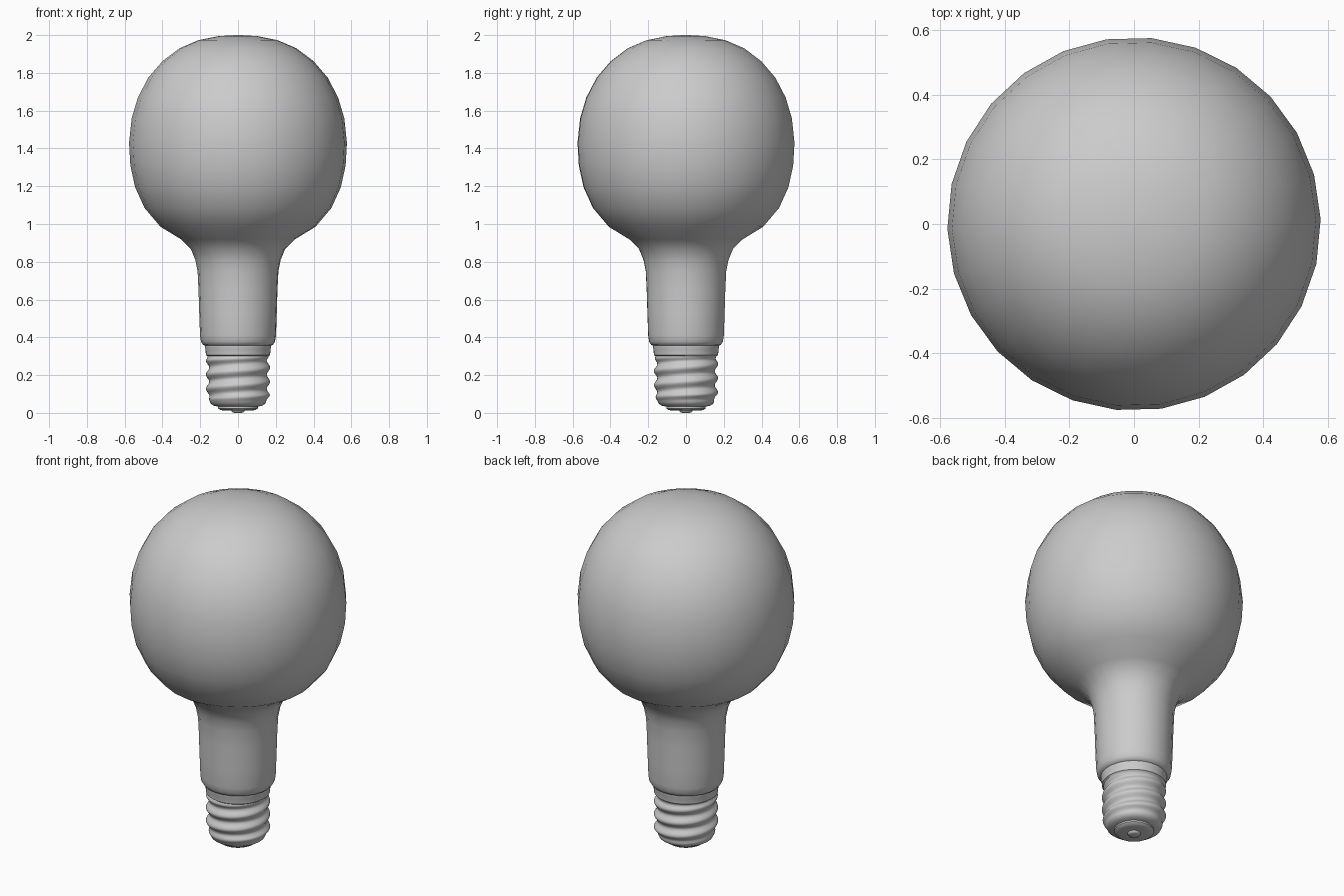
import bpy
import math

SEGMENTS = 26
PHASE = math.radians(1.5)

cube = bpy.data.objects.get("Cube")
if cube:
    bpy.data.objects.remove(cube, do_unlink=True)

grey = bpy.data.materials.new("plain_grey")
grey.use_nodes = True
colour = (0.6, 0.6, 0.6, 1)
grey.diffuse_color = colour
grey.node_tree.nodes["Principled BSDF"].inputs["Base Color"].default_value = colour


def lathe(name, profile, radius_at=None, sides=SEGMENTS, angle=50):
    """Turn (radius, z) points, bottom to top, around z; radius_at can vary the radius."""
    verts, faces = [], []
    for r, z in profile:
        for i in range(sides):
            a = PHASE + i * math.tau / sides
            q = radius_at(r, z, a) if radius_at else r
            verts.append((q * math.cos(a), q * math.sin(a), z))
    for row in range(len(profile) - 1):
        for i in range(sides):
            j = (i + 1) % sides
            low, high = row * sides, (row + 1) * sides
            faces.append((low + i, low + j, high + j, high + i))
    # Close both ends
    faces.append(tuple(reversed(range(sides))))
    faces.append(tuple(range(len(verts) - sides, len(verts))))
    mesh = bpy.data.meshes.new(name)
    mesh.from_pydata(verts, [], faces)
    mesh.materials.append(grey)
    obj = bpy.data.objects.new(name, mesh)
    bpy.context.collection.objects.link(obj)
    bpy.ops.object.select_all(action="DESELECT")
    obj.select_set(True)
    bpy.context.view_layer.objects.active = obj
    bpy.ops.object.shade_smooth_by_angle(angle=math.radians(angle))
    return obj


# Globe and neck
lathe("glass_bulb", [
    (0.165, 0.353), (0.185, 0.36), (0.196, 0.377), (0.201, 0.41), (0.205, 0.52),
    (0.209, 0.65), (0.214, 0.75), (0.226, 0.81), (0.25, 0.868), (0.30, 0.918),
    (0.41, 0.985), (0.495, 1.085), (0.545, 1.195), (0.57, 1.31), (0.577, 1.43),
    (0.563, 1.56), (0.53, 1.67), (0.475, 1.775), (0.40, 1.862), (0.31, 1.93),
    (0.21, 1.973), (0.10, 1.995), (0.015, 2.0)])

# Screw thread: a helical ripple that fades out at both ends
PITCH = 0.075
BOTTOM, TOP = 0.06, 0.30


def thread_radius(r, z, a):
    fade = max(0, min(1, (z - BOTTOM) / 0.03, (TOP - z) / 0.02))
    wave = math.cos(math.tau * (z - 0.24) / PITCH - a)
    return r + 0.009 * fade * wave


ROWS = 40
thread = [(0.161 - 0.012 * max(0, 1 - k / 6), BOTTOM + (TOP - BOTTOM) * k / ROWS)
          for k in range(ROWS + 1)]
lathe("screw_base",
      [(0.10, 0.032), (0.128, 0.038), (0.143, 0.048)] + thread
      + [(0.17, 0.306), (0.172, 0.335), (0.175, 0.345), (0.175, 0.357)],
      thread_radius, SEGMENTS * 2)

# Insulator ring and central contact
lathe("insulator", [(0.075, 0.012), (0.095, 0.016), (0.105, 0.024), (0.105, 0.035)])
lathe("contact", [(0.02, 0.0), (0.032, 0.004), (0.036, 0.014)])
